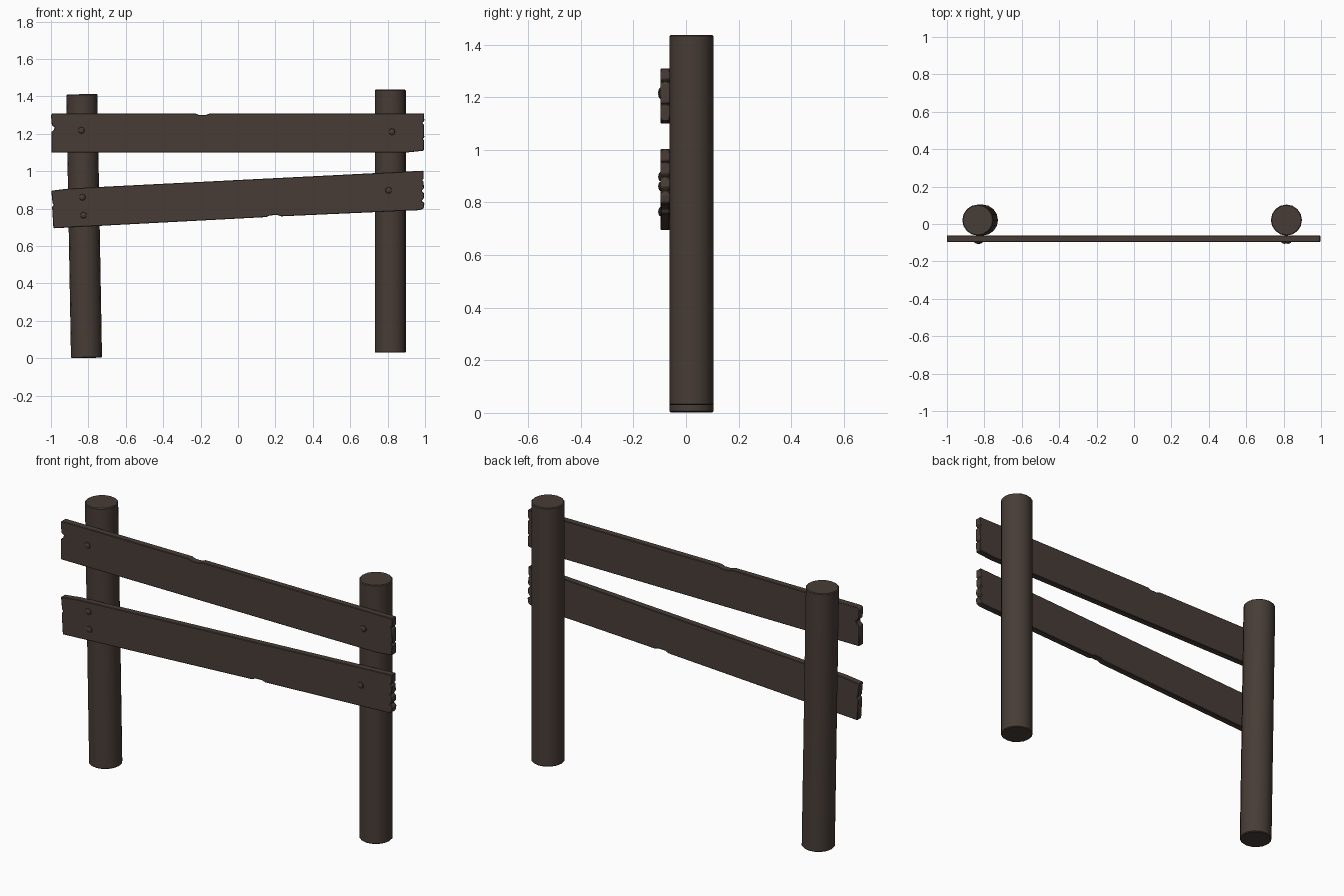
import bpy, bmesh, math
from mathutils import Vector

if "Cube" in bpy.data.objects:
    bpy.data.objects.remove(bpy.data.objects["Cube"])

wood = bpy.data.materials.new("dark_brown_wood")
wood.diffuse_color = (0.064, 0.046, 0.037, 1)
wood.use_nodes = True
wood.node_tree.nodes["Principled BSDF"].inputs["Base Color"].default_value = wood.diffuse_color


def finish(name, bm, bevel=0.0):
    bmesh.ops.recalc_face_normals(bm, faces=bm.faces)
    me = bpy.data.meshes.new(name)
    bm.to_mesh(me)
    bm.free()
    me.materials.append(wood)
    ob = bpy.data.objects.new(name, me)
    bpy.context.collection.objects.link(ob)
    if bevel:
        mod = ob.modifiers.new("worn_edges", 'BEVEL')
        mod.width = bevel
        mod.segments = 1
        mod.limit_method = 'ANGLE'
        mod.angle_limit = math.radians(40)
    bpy.ops.object.select_all(action='DESELECT')
    ob.select_set(True)
    bpy.context.view_layer.objects.active = ob
    bpy.ops.object.shade_smooth_by_angle(angle=math.radians(35))
    return ob


# Round posts, given by the centres of their bottom and top
def post(name, bottom, top):
    bottom, top = Vector(bottom), Vector(top)
    axis = top - bottom
    bm = bmesh.new()
    bmesh.ops.create_cone(bm, cap_ends=True, segments=16, radius1=0.083,
                          radius2=0.083, depth=axis.length)
    rot = Vector((0, 0, 1)).rotation_difference(axis).to_matrix()
    for v in bm.verts:
        v.co = rot @ v.co + (bottom + top) / 2
    finish(name, bm, 0.004)


post("left_post", (-0.81, 0.021, 0.002), (-0.835, 0.021, 1.412))
post("right_post", (0.815, 0.021, 0.03), (0.815, 0.021, 1.436))


# Planks: front outline with chipped ends, extruded through the thickness
def plank(name, outline, front=-0.097, back=-0.061):
    bm = bmesh.new()
    face = bm.faces.new([bm.verts.new((x, front, z)) for x, z in outline])
    ext = bmesh.ops.extrude_face_region(bm, geom=[face])
    for v in ext["geom"]:
        if isinstance(v, bmesh.types.BMVert):
            v.co.y = back
    finish(name, bm, 0.003)


plank("upper_plank", [
    (-0.998, 1.10), (0.90, 1.10), (0.993, 1.11),
    (0.996, 1.165), (0.986, 1.172), (0.996, 1.18),
    (0.994, 1.25), (0.985, 1.258), (0.996, 1.27), (0.995, 1.31),
    (-0.15, 1.31), (-0.17, 1.302), (-0.21, 1.302), (-0.23, 1.31),
    (-0.992, 1.31), (-1.0, 1.30), (-0.995, 1.245), (-0.98, 1.235),
    (-0.985, 1.22), (-0.998, 1.21)])

plank("lower_plank", [
    (-0.987, 0.695), (0.15, 0.755), (0.17, 0.764), (0.21, 0.766),
    (0.23, 0.759), (0.97, 0.792), (0.992, 0.80), (0.997, 0.83),
    (0.982, 0.842), (0.996, 0.86), (0.993, 0.885), (0.982, 0.895),
    (0.994, 0.91), (0.992, 0.945), (0.984, 0.952), (0.993, 0.96),
    (0.992, 1.003), (-0.90, 0.908), (-0.998, 0.896), (-0.992, 0.83),
    (-0.984, 0.82), (-0.994, 0.81)])

# Domed nail heads
nails = [(-0.837, 1.219), (0.823, 1.211), (-0.832, 0.861),
         (-0.826, 0.765), (0.805, 0.898)]
for i, (x, z) in enumerate(nails):
    bm = bmesh.new()
    bmesh.ops.create_uvsphere(bm, u_segments=10, v_segments=6, radius=0.018)
    for v in bm.verts:
        px, py, pz = v.co
        v.co = (x + px, -0.096 + pz * 0.55, z + py)
    finish(f"nail_head_{i + 1}", bm)
